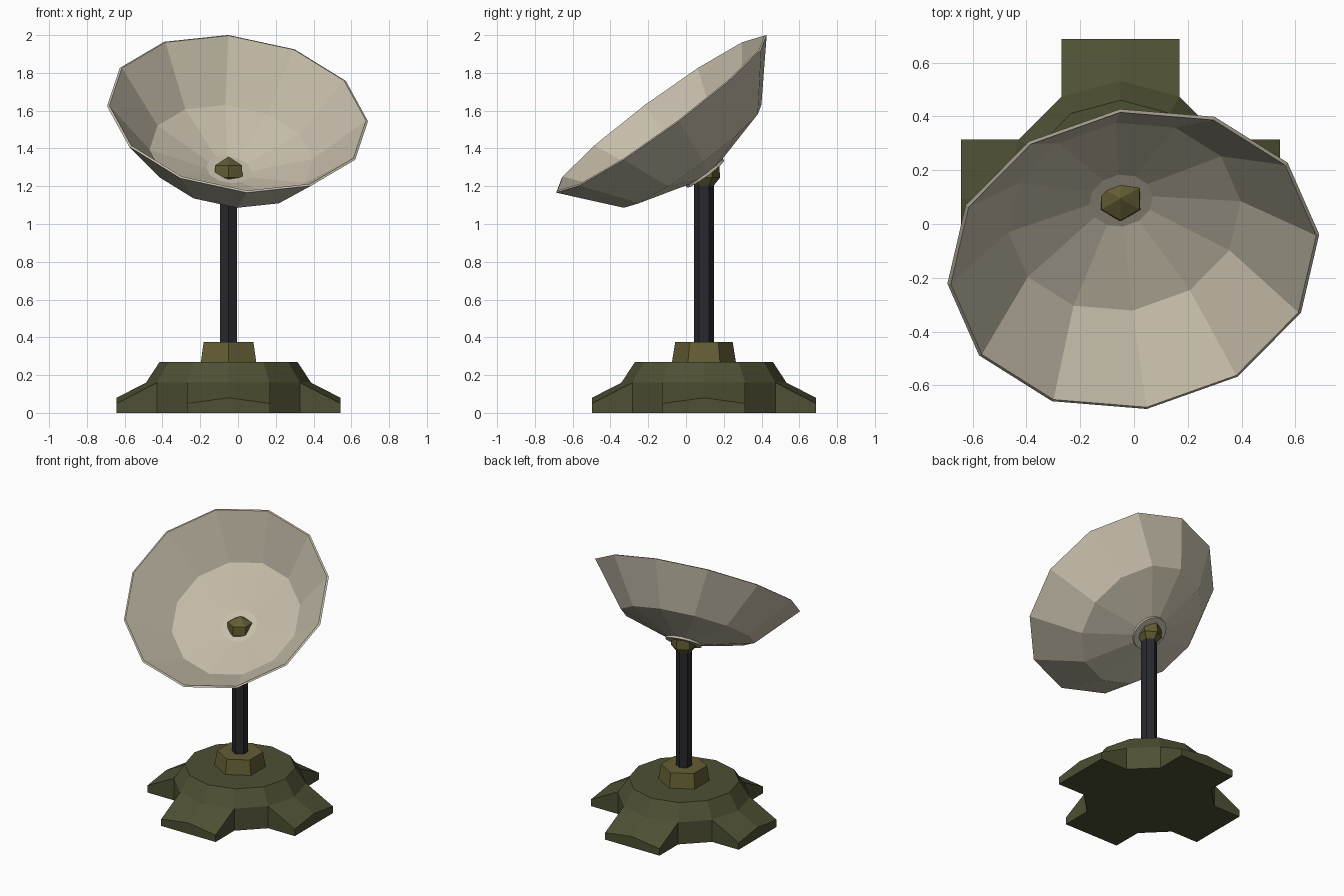
import bpy, bmesh
from math import sin, cos, pi
from mathutils import Matrix, Vector

if "Cube" in bpy.data.objects:
    bpy.data.objects.remove(bpy.data.objects["Cube"])

AX, AY = -0.05, 0.095          # vertical axis of stand


def material(name, rgb):
    m = bpy.data.materials.new(name)
    m.diffuse_color = (*rgb, 1)
    m.use_nodes = True
    m.node_tree.nodes["Principled BSDF"].inputs["Base Color"].default_value = m.diffuse_color
    return m


CREAM = material("cream", (0.56, 0.51, 0.40))
GREEN = material("dark_green", (0.075, 0.08, 0.034))
OLIVE = material("olive", (0.125, 0.11, 0.034))
BLACK = material("near_black", (0.022, 0.022, 0.027))


def finish(bm, name, mat, matrix):
    bmesh.ops.recalc_face_normals(bm, faces=bm.faces)
    bm.transform(matrix)
    me = bpy.data.meshes.new(name)
    bm.to_mesh(me)
    bm.free()
    me.materials.append(mat)
    ob = bpy.data.objects.new(name, me)
    bpy.context.collection.objects.link(ob)
    return ob


def revolve(bm, profile, sides, start=pi / 2):
    """Turn (radius, height) points into rings; radius 0 becomes a pole."""
    rings = []
    for r, z in profile:
        n = 1 if r == 0 else sides
        rings.append([bm.verts.new((r * cos(start + 2 * pi * i / sides),
                                    r * sin(start + 2 * pi * i / sides), z)) for i in range(n)])
    for lo, hi in zip(rings, rings[1:]):
        for i in range(sides):
            j = (i + 1) % sides
            quad = [lo[i % len(lo)], lo[j % len(lo)], hi[j % len(hi)], hi[i % len(hi)]]
            bm.faces.new(list(dict.fromkeys(quad)))
    for ring in (rings[0], rings[-1]):
        if len(ring) > 1:
            bm.faces.new(ring)
    return rings


def lathe(name, profile, sides, mat, matrix):
    bm = bmesh.new()
    revolve(bm, profile, sides)
    return finish(bm, name, mat, matrix)


stand = Matrix.Translation((AX, AY, 0))

# Base: twelve-sided drum with four sloping feet pulled out of its wall
bm = bmesh.new()
rings = revolve(bm, [(0.437, 0), (0.437, 0.16), (0.365, 0.27)], 12)
bm.faces.ensure_lookup_table()
walls = list(bm.faces)[:12]
for k in range(4):
    a = pi / 2 * (k + 1)
    out = Vector((cos(a), sin(a), 0))
    pair = [walls[(3 * k - 1) % 12], walls[3 * k]]
    new = bmesh.ops.extrude_face_region(bm, geom=pair)["geom"]
    bmesh.ops.delete(bm, geom=pair, context='FACES')
    for v in [g for g in new if isinstance(g, bmesh.types.BMVert)]:
        reach = v.co.dot(out)
        if v.co.z > 0.1:
            v.co.z = 0.08 if reach > 0.42 else 0.05
        v.co += out * (0.593 - reach)
finish(bm, "base", GREEN, stand)

# Collar and mast
lathe("collar", [(0.17, 0.265), (0.152, 0.375)], 6, OLIVE, stand)
lathe("mast", [(0.053, 0.3), (0.053, 1.21)], 6, BLACK, stand)

# Pivot knob
lathe("pivot_knob", [(0, 1.19), (0.045, 1.195), (0.085, 1.245), (0.082, 1.31), (0, 1.357)],
      6, OLIVE, stand)

# Dish, tilted towards the front
n = Vector((0.124, -0.588, 0.80)).normalized()
up = Vector((-0.05, 0.558, 0.418))
up = (up - n * up.dot(n)).normalized()
side = up.cross(n)
tilt = Matrix.Translation((AX, AY, 1.277)) @ Matrix((side, up, n)).transposed().to_4x4()
lathe("dish", [(0, 0), (0.12, 0.0), (0.456, 0.102), (0.698, 0.383),
               (0.686, 0.388), (0.437, 0.115), (0.12, 0.014), (0, 0.012)], 12, CREAM, tilt)

# Round washer behind the dish
lathe("washer", [(0, -0.014), (0.095, -0.014), (0.122, -0.014), (0.122, 0.008), (0, 0.008)],
      24, CREAM, tilt)
